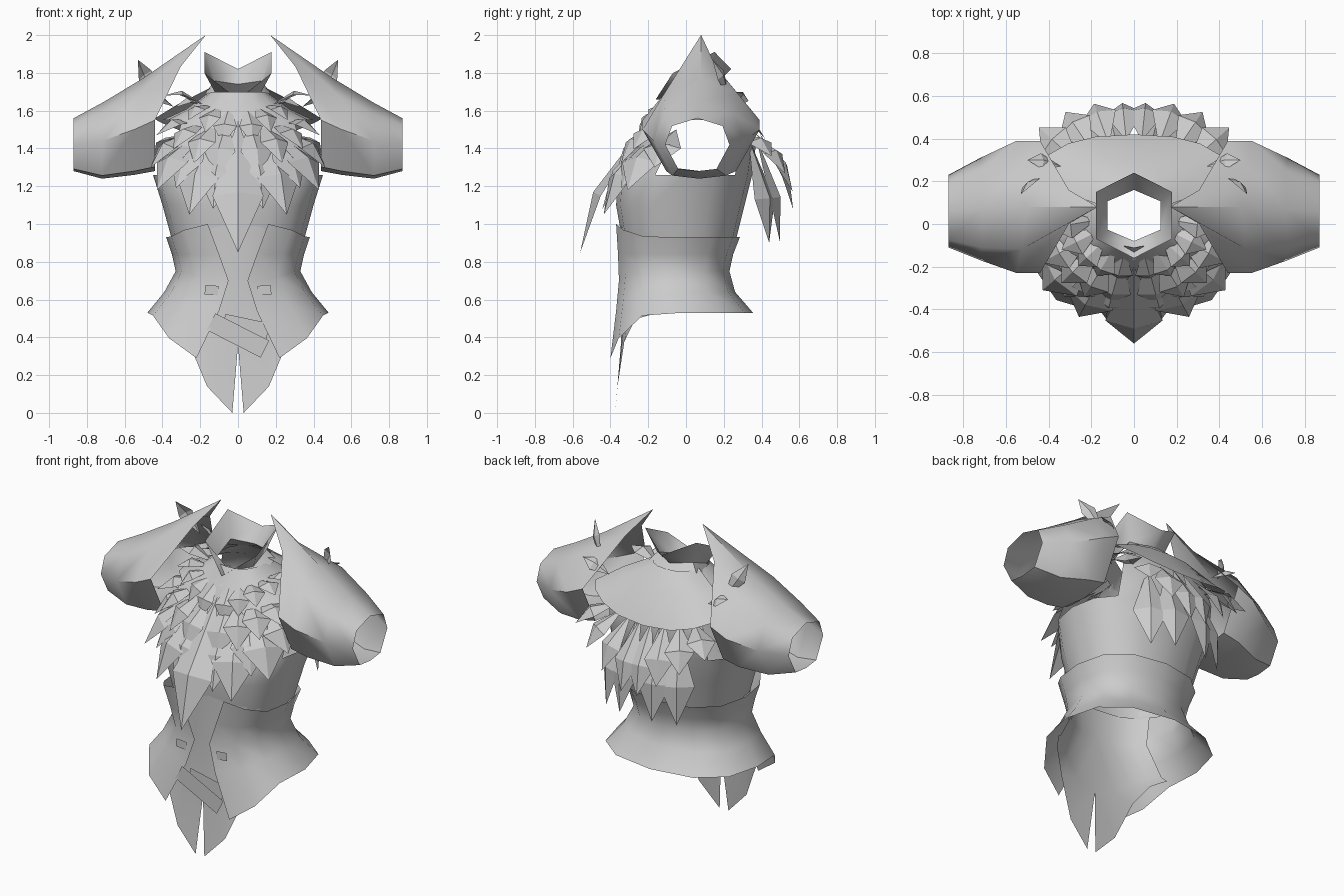
import bpy
import bmesh
from math import cos, sin, pi, radians
from mathutils import Vector

cube = bpy.data.objects.get("Cube")
if cube:
    bpy.data.objects.remove(cube, do_unlink=True)

grey = bpy.data.materials.new("plain_grey")
grey.use_nodes = True
colour = (0.6, 0.6, 0.6, 1)
grey.diffuse_color = colour
grey.node_tree.nodes["Principled BSDF"].inputs["Base Color"].default_value = colour


def build(name, verts, faces, centre, mirror=True, smooth=True, drop=None):
    """Make an object whose faces point away from a centre point."""
    bm = bmesh.new()
    points = [bm.verts.new(vert) for vert in verts]
    for face in faces:
        bm.faces.new([points[index] for index in face])
    if drop:
        doomed = [face for face in bm.faces if drop(face.calc_center_median())]
        bmesh.ops.delete(bm, geom=doomed, context="FACES")
    bm.normal_update()
    for face in bm.faces:
        if face.normal.dot(face.calc_center_median() - Vector(centre)) < 0:
            face.normal_flip()
    mesh = bpy.data.meshes.new(name)
    bm.to_mesh(mesh)
    bm.free()
    mesh.materials.append(grey)
    if smooth:
        mesh.shade_smooth()
        mesh.set_sharp_from_angle(angle=radians(50))
    obj = bpy.data.objects.new(name, mesh)
    bpy.context.scene.collection.objects.link(obj)
    if mirror:
        modifier = obj.modifiers.new("Mirror", "MIRROR")
        modifier.merge_threshold = 0.002


def loft(name, rows, centre, closed=False, drop=None):
    """Skin a list of equally long point rows."""
    count = len(rows[0])
    verts = [point for row in rows for point in row]
    faces = []
    for start in range(0, len(verts) - count, count):
        for column in range(count if closed else count - 1):
            here, beside = start + column, start + (column + 1) % count
            faces.append((here, beside, beside + count, here + count))
    build(name, verts, faces, centre, drop=drop)


def wrap(name, sections, centre, start=-90, end=90, steps=8, power=4, drop=None):
    """Loft half-round sections about the body, from front (-90) to back (90).

    A section is height, half width, front and back, then optionally the half
    gap at the front and how far the front and the back rise or fall.
    """
    def row(height, half_width, front, back, front_gap=0, front_rise=0, back_rise=0):
        middle, depth = (front + back) / 2, (back - front) / 2
        points = []
        for step in range(steps + 1):
            angle = radians(start + (end - start) * step / steps)
            across, along = max(0, cos(angle)), sin(angle)
            if across < 0.001:
                across = 0
            rise, gap = (front_rise, front_gap) if along < 0 else (back_rise, 0)
            bulge = abs(along) ** 0.85 * (-1 if along < 0 else 1)
            points.append((gap + (half_width - gap) * across ** 0.85,
                           middle + depth * bulge,
                           height + rise * abs(along) ** power))
        return points
    loft(name, [row(*section) for section in sections], centre, drop=drop)


def feathers(name, specs, bow=0.05, mirror=True):
    """Ridged kite-shaped feathers, each given as root, tip and width."""
    verts, faces = [], []
    centre = Vector((0, 0.05, 1.2))
    for root, tip, width in specs:
        root, tip = Vector(root), Vector(tip)
        along = (tip - root).normalized()
        middle = root.lerp(tip, 0.6)
        side = along.cross(middle - centre).normalized()
        lift = side.cross(along).normalized()
        if lift.dot(middle - centre) < 0:
            lift.negate()
        first = len(verts)
        edge = middle + lift * bow / 2
        verts += [root, edge + side * width / 2, tip, edge - side * width / 2,
                  edge + lift * width / 6]
        faces += [(first + i, first + (i + 1) % 4, first + 4) for i in range(4)]
    build(name, verts, faces, centre, mirror=mirror, smooth=False)


def fan(name, facing, count, angles, root, first_tip, last_tip, width):
    """Spread feathers around the body; facing is -1 in front and 1 behind.

    Root and tips are given as radius and height.
    """
    specs = []
    for index in range(count):
        share = index / (count - 1)
        angle = radians(angles[0] + (angles[1] - angles[0]) * share)
        tip = Vector(first_tip).lerp(Vector(last_tip), share)

        def place(radius, height):
            return (radius * sin(angle), 0.05 + facing * radius * cos(angle), height)
        specs.append((place(*root), place(*tip), width))
    feathers(name, specs)


def plate(name, centre, length, height, tilt, mirror=False):
    """Flat tilted rectangle facing the front."""
    x, y, z = centre
    c, s = cos(radians(tilt)), sin(radians(tilt))
    corners = []
    for u, v in ((-1, -1), (1, -1), (1, 1), (-1, 1)):
        across, up = u * length / 2, v * height / 2
        corners.append((x + across * c - up * s, y, z + across * s + up * c))
    build(name, corners, [range(4)], (x, 0, z), mirror=mirror, smooth=False)


# Upper body with open armholes
wrap("torso", [(0.9, 0.345, -0.335, 0.26), (1.1, 0.4, -0.37, 0.31),
               (1.26, 0.45, -0.36, 0.35), (1.42, 0.44, -0.26, 0.37),
               (1.55, 0.4, -0.2, 0.34), (1.61, 0.27, -0.16, 0.27),
               (1.7, 0.15, -0.11, 0.2)], (0, 0.04, 1.2),
     drop=lambda c: 1.27 < c.z < 1.55 and -0.13 < c.y < 0.28 and c.x > 0.25)

# Back yoke draped from the neck over the shoulder blades
wrap("back_yoke", [(1.72, 0.15, -0.1, 0.2), (1.63, 0.33, -0.1, 0.31),
                   (1.56, 0.45, 0, 0.42, 0, 0, -0.11)],
     (0, 0, 1.2), start=10, steps=4, power=2)

# Flared collar: low in front, peaked at the sides
wrap("collar", [(1.7, 0.19, -0.17, 0.22, 0, -0.1),
                (1.8, 0.14, -0.08, 0.16, 0, -0.14, -0.06),
                (2.13, 0.2, -0.16, 0.24, 0, -0.47, -0.31)],
     (0, 0.05, 1.73), steps=3, power=0.5)


# Shoulder guards: open cuff outside, tall horn leaning in at the top
def guard_ring(x, y, z, depth, height, horn):
    ring = []
    for step in range(8):
        angle = pi * step / 4
        up, along = cos(angle), sin(angle)
        pull = horn * max(0, up) ** 2
        # The top narrows to a ridge towards the horn; the underside is flat
        pinch = 0.7 + horn * 12 if up > 0 else 1.5
        if up < 0:
            up = -abs(up) ** 0.25
        reach = abs(along) ** pinch * (1 if along > 0 else -1)
        ring.append((x - pull, y + depth * reach, z + height * up + pull * 0.67))
    return ring


guard = [(0.87, 0.06, 1.42, 0.17, 0.14, 0), (0.72, 0.07, 1.44, 0.24, 0.2, 0.01),
         (0.55, 0.08, 1.5, 0.31, 0.24, 0.05), (0.44, 0.08, 1.55, 0.31, 0.27, 0.27)]
loft("shoulder_guards", [guard_ring(*ring) for ring in guard], (0.6, 0.07, 1.45), closed=True)

# Waistcoat shell with lapels, a nipped waist and a flared pointed hem
wrap("waistcoat", [(0.93, 0.38, -0.37, 0.285, 0.16, 0.07),
                   (0.84, 0.35, -0.36, 0.25, 0.1),
                   (0.75, 0.33, -0.355, 0.23, 0.05, -0.05),
                   (0.64, 0.39, -0.37, 0.26, 0.1, -0.1),
                   (0.53, 0.48, -0.4, 0.355, 0.22, -0.24)], (0, 0.03, 0.75), steps=6)

# Inner front panel ending in two pointed tails
wrap("front_tails", [(0.95, 0.34, -0.35, 0.25, 0, 0.05), (0.72, 0.31, -0.34, 0.22),
                     (0.54, 0.42, -0.345, 0.3, 0, -0.18),
                     (0.52, 0.45, -0.375, 0.47, 0.03, -0.52)],
     (0, 0.03, 0.6), end=-30, steps=4, power=9)

# Crossed waist straps and pocket tabs
plate("waist_strap", (0, -0.38, 0.41), 0.32, 0.1, -27)
plate("under_strap", (0.04, -0.37, 0.45), 0.24, 0.1, -12)
plate("pocket_tabs", (0.14, -0.36, 0.65), 0.07, 0.05, 5, mirror=True)

# Feather ruff on the chest, longest layer first
feathers("centre_feather", [((0, -0.2, 1.55), (0, -0.56, 0.85), 0.27)], bow=0.08, mirror=False)
fan("long_chest_feathers", -1, 2, (28, 50), (0.25, 1.5), (0.55, 1.05), (0.56, 1.18), 0.25)
fan("under_chest_feathers", -1, 3, (15, 65), (0.24, 1.5), (0.51, 1.08), (0.51, 1.3), 0.22)
fan("middle_chest_feathers", -1, 4, (15, 62), (0.22, 1.55), (0.44, 1.25), (0.49, 1.47), 0.17)
fan("short_chest_feathers", -1, 5, (14, 80), (0.18, 1.63), (0.32, 1.42), (0.4, 1.68), 0.13)

# Feathers hanging below the back yoke and sprouting by the shoulders
fan("upper_back_feathers", 1, 4, (6, 48), (0.34, 1.48), (0.52, 1.08), (0.6, 1.36), 0.17)
fan("lower_back_feathers", 1, 2, (14, 32), (0.33, 1.46), (0.46, 0.91), (0.46, 0.9), 0.2)
feathers("shoulder_feathers", [((0.42, 0.23, 1.66), (0.53, 0.14, 1.87), 0.09),
                               ((0.34, 0.27, 1.62), (0.5, 0.3, 1.7), 0.09)], bow=0.02)
